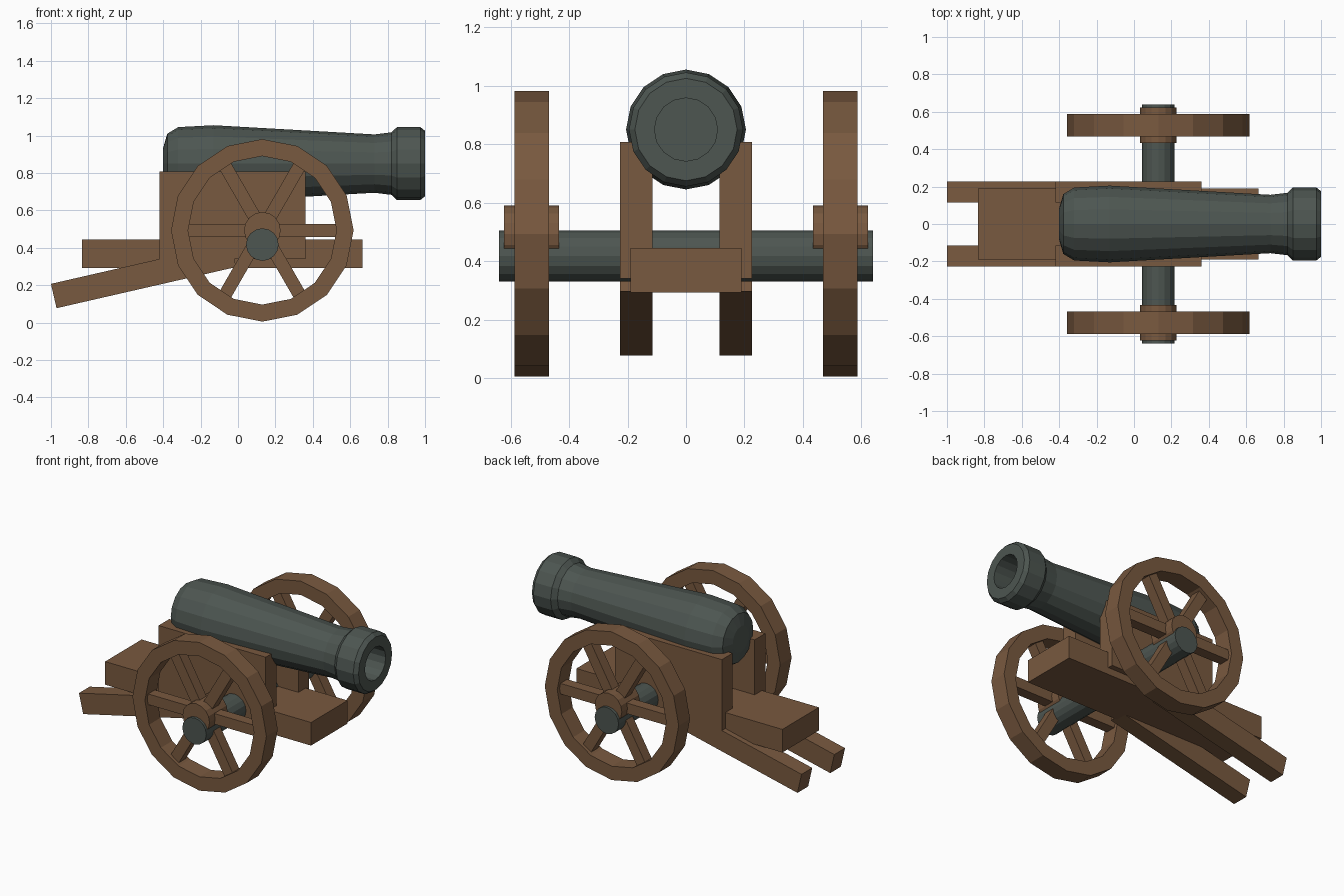
import bpy, bmesh, math
from mathutils import Vector, Matrix

if "Cube" in bpy.data.objects:
    bpy.data.objects.remove(bpy.data.objects["Cube"])


def material(name, rgb):
    m = bpy.data.materials.new(name)
    m.diffuse_color = (*rgb, 1)
    m.use_nodes = True
    m.node_tree.nodes["Principled BSDF"].inputs["Base Color"].default_value = m.diffuse_color
    return m


WOOD = material("brown wood", (0.19, 0.10, 0.05))
IRON = material("dark iron", (0.074, 0.092, 0.082))


def finish(name, bm, mat):
    bmesh.ops.remove_doubles(bm, verts=bm.verts, dist=1e-5)
    bmesh.ops.recalc_face_normals(bm, faces=bm.faces)
    me = bpy.data.meshes.new(name)
    bm.to_mesh(me)
    bm.free()
    me.materials.append(mat)
    ob = bpy.data.objects.new(name, me)
    bpy.context.collection.objects.link(ob)
    return ob


def lathe(name, profile, axis, centre, mat, closed=False, sides=16):
    """Turn (position, radius) points around the x or y axis."""
    bm = bmesh.new()
    rings = []
    for p, r in profile:
        ring = []
        for i in range(sides):
            a = 2 * math.pi * i / sides
            u, v = r * math.cos(a), r * math.sin(a)
            co = (p, u, v) if axis == 'x' else (u, p, v)
            ring.append(bm.verts.new(Vector(co) + Vector(centre)))
        rings.append(ring)
    pairs = list(zip(rings, rings[1:]))
    if closed:
        pairs.append((rings[-1], rings[0]))
    else:
        bm.faces.new(rings[0])
        bm.faces.new(rings[-1])
    for a, b in pairs:
        for i in range(sides):
            j = (i + 1) % sides
            bm.faces.new((a[i], a[j], b[j], b[i]))
    return finish(name, bm, mat)


def prism(name, outline, y0, y1, mat):
    """Extrude an (x, z) outline from y0 to y1."""
    bm = bmesh.new()
    f = bm.faces.new([bm.verts.new((x, y0, z)) for x, z in outline])
    ext = bmesh.ops.extrude_face_region(bm, geom=[f])
    moved = [v for v in ext['geom'] if isinstance(v, bmesh.types.BMVert)]
    bmesh.ops.translate(bm, verts=moved, vec=(0, y1 - y0, 0))
    return finish(name, bm, mat)


def rect(x0, x1, z0, z1):
    return [(x0, z0), (x1, z0), (x1, z1), (x0, z1)]


# Barrel with flared muzzle and hollow bore
lathe("barrel", [(-0.40, 0.085), (-0.378, 0.16), (-0.32, 0.195), (-0.13, 0.205),
                 (0.73, 0.156), (0.82, 0.167), (0.85, 0.195), (0.975, 0.195),
                 (1.0, 0.175), (1.0, 0.108), (0.78, 0.108)],
      'x', (0, 0, 0.85), IRON)

# Bed plank and axle
prism("bed", rect(-0.835, 0.665, 0.293, 0.445), -0.19, 0.19, WOOD)
lathe("axle", [(-0.64, 0.087), (0.64, 0.087)], 'y', (0.13, 0, 0.417), IRON)

WX, WZ = 0.13, 0.493
for s, side in ((-1, "front"), (1, "back")):
    # Cheek plate and sloping trail beam
    prism(side + "_cheek", rect(-0.42, 0.36, 0.34, 0.807), s * 0.115, s * 0.226, WOOD)
    prism(side + "_trail", [(-1.0, 0.207), (-0.97, 0.077), (-0.01, 0.297), (-0.04, 0.427)],
          s * 0.115, s * 0.226, WOOD)
    # Wheel rim and hub
    lathe(side + "_rim", [(-0.059, 0.488), (0.059, 0.488), (0.059, 0.397), (-0.059, 0.397)],
          'y', (WX, s * 0.528, WZ), WOOD, closed=True)
    lathe(side + "_hub", [(-0.094, 0.098), (0.094, 0.098)],
          'y', (WX, s * 0.528, WZ), WOOD)
    # Three bars through the hub make six spokes
    bm = bmesh.new()
    for k in range(3):
        mat = (Matrix.Translation((WX, s * 0.528, WZ))
               @ Matrix.Rotation(k * math.pi / 3, 4, 'Y')
               @ Matrix.Diagonal((0.82, 0.07, 0.07, 1)))
        bmesh.ops.create_cube(bm, size=1, matrix=mat)
    finish(side + "_spokes", bm, WOOD)
